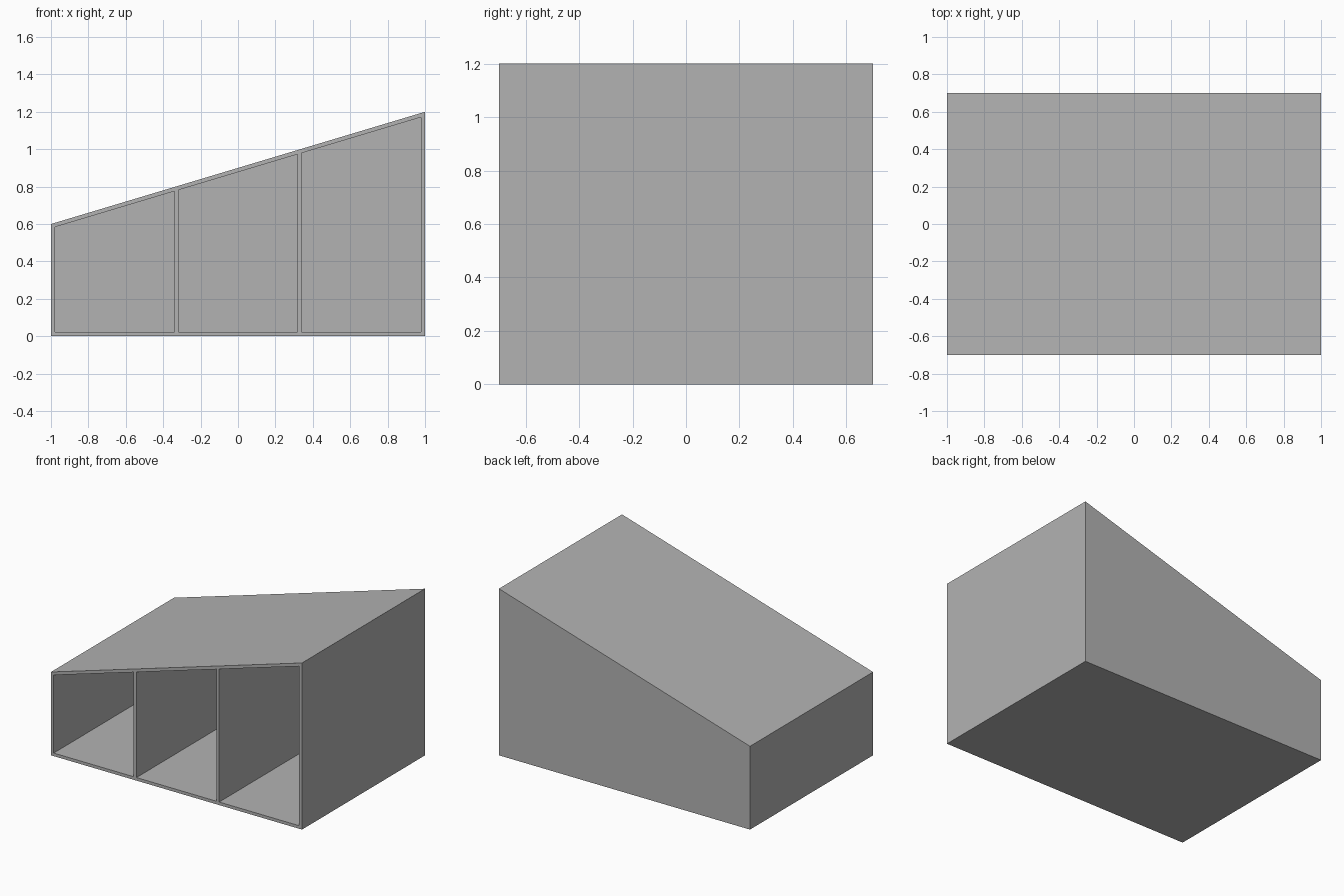
import bpy
import bmesh

if "Cube" in bpy.data.objects:
    bpy.data.objects.remove(bpy.data.objects["Cube"], do_unlink=True)

HALF_W, HALF_D = 1.0, 0.7
LOW, HIGH = 0.6, 1.2        # roof height at the short and tall sides
WALL = 0.022
BAYS = 3

grey = bpy.data.materials.new("plain grey")
grey.use_nodes = True
colour = (0.45, 0.45, 0.45, 1)
grey.diffuse_color = colour
grey.node_tree.nodes["Principled BSDF"].inputs["Base Color"].default_value = colour


def roof(x):
    return LOW + (HIGH - LOW) * (x + HALF_W) / (2 * HALF_W)


def sloped_block(name, x0, x1, y0, y1, z0, drop):
    """Block whose top follows the roof slope, lowered by drop."""
    bm = bmesh.new()
    profile = [(x0, z0), (x1, z0), (x1, roof(x1) - drop), (x0, roof(x0) - drop)]
    face = bm.faces.new([bm.verts.new((x, y0, z)) for x, z in profile])
    ext = bmesh.ops.extrude_face_region(bm, geom=[face])
    verts = [g for g in ext["geom"] if isinstance(g, bmesh.types.BMVert)]
    bmesh.ops.translate(bm, verts=verts, vec=(0, y1 - y0, 0))
    bmesh.ops.recalc_face_normals(bm, faces=bm.faces)
    mesh = bpy.data.meshes.new(name)
    bm.to_mesh(mesh)
    bm.free()
    mesh.materials.append(grey)
    obj = bpy.data.objects.new(name, mesh)
    bpy.context.collection.objects.link(obj)
    return obj


# Outer body with a sloping roof
body = sloped_block("shelter_body", -HALF_W, HALF_W, -HALF_D, HALF_D, 0, 0)

# Three equal bays hollowed out from the open front
bay_w = (2 * HALF_W - (BAYS + 1) * WALL) / BAYS
for i in range(BAYS):
    x0 = -HALF_W + WALL + i * (bay_w + WALL)
    cutter = sloped_block("bay_cutter", x0, x0 + bay_w,
                          -HALF_D - 0.1, HALF_D - WALL, WALL, WALL * 1.04)
    cutter.hide_render = True
    cut = body.modifiers.new("bay", 'BOOLEAN')
    cut.operation = 'DIFFERENCE'
    cut.solver = 'EXACT'
    cut.object = cutter
    bpy.context.view_layer.objects.active = body
    bpy.ops.object.modifier_apply(modifier=cut.name)
    bpy.data.objects.remove(cutter, do_unlink=True)
